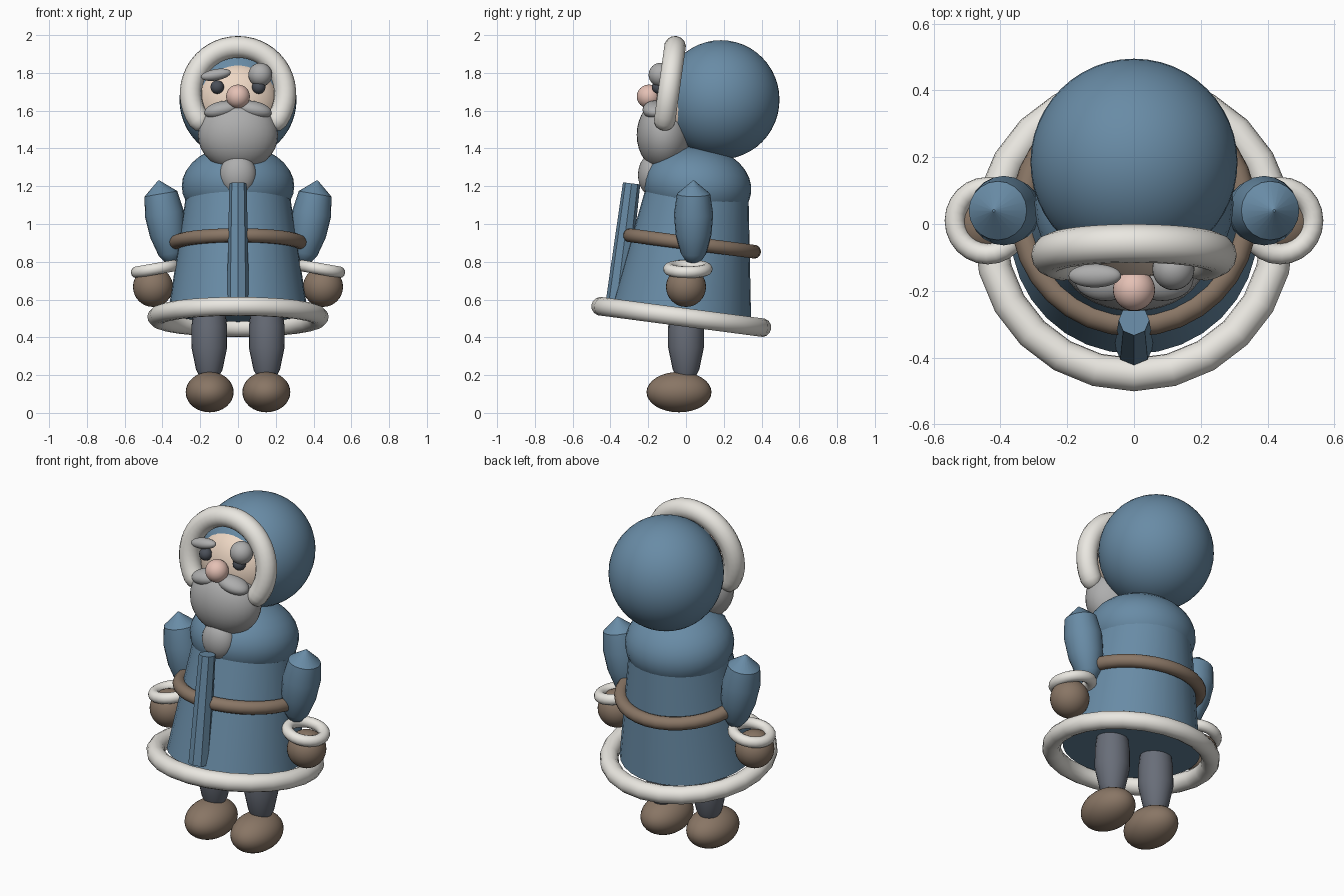
import bpy, bmesh
from math import sin, cos, pi, radians, atan2
from mathutils import Matrix, Vector, Euler

if "Cube" in bpy.data.objects:
    bpy.data.objects.remove(bpy.data.objects["Cube"])


def material(name, rgb):
    m = bpy.data.materials.new(name)
    m.diffuse_color = (*rgb, 1)
    m.use_nodes = True
    m.node_tree.nodes["Principled BSDF"].inputs["Base Color"].default_value = m.diffuse_color
    return m


BLUE = material("blue_cloth", (0.14, 0.26, 0.38))
FUR = material("pale_fur", (0.82, 0.80, 0.75))
BROWN = material("brown_leather", (0.25, 0.18, 0.13))
GREY = material("grey_hair", (0.42, 0.42, 0.42))
DARK = material("dark_wool", (0.14, 0.155, 0.19))
EYE = material("eye_dark", (0.07, 0.08, 0.10))
SKIN = material("skin", (0.85, 0.68, 0.55))
NOSE = material("nose_pink", (0.78, 0.53, 0.46))


def finish(name, bm, mat, matrix, angle=40):
    bm.transform(matrix)
    bmesh.ops.recalc_face_normals(bm, faces=bm.faces)
    mesh = bpy.data.meshes.new(name)
    bm.to_mesh(mesh)
    bm.free()
    ob = bpy.data.objects.new(name, mesh)
    bpy.context.collection.objects.link(ob)
    mesh.materials.append(mat)
    bpy.ops.object.select_all(action='DESELECT')
    ob.select_set(True)
    bpy.context.view_layer.objects.active = ob
    bpy.ops.object.shade_smooth_by_angle(angle=radians(angle))
    return ob


def place(loc, rot=(0, 0, 0), scale=(1, 1, 1)):
    return Matrix.LocRotScale(Vector(loc), Euler([radians(a) for a in rot]), Vector(scale))


def ball(name, loc, radii, mat, rot=(0, 0, 0), segs=32):
    bm = bmesh.new()
    bmesh.ops.create_uvsphere(bm, u_segments=segs, v_segments=segs // 2, radius=1)
    return finish(name, bm, mat, place(loc, rot, radii))


def skin_rings(bm, rings, closed):
    n = len(rings[0])
    for i in range(len(rings) if closed else len(rings) - 1):
        a, b = rings[i], rings[(i + 1) % len(rings)]
        for j in range(n):
            k = (j + 1) % n
            bm.faces.new((a[j], a[k], b[k], b[j]))
    if not closed:
        bm.faces.new(rings[0])
        bm.faces.new(rings[-1])


def tube_ring(name, loc, major, minor, mat, rot=(0, 0, 0), segs=24, arc=None):
    """Torus, or an open arc (start, end in degrees) with rounded ends."""
    if arc:
        a0, a1 = radians(arc[0]), radians(arc[1])
        caps = [radians(d) for d in (84, 60, 30)]
        path = [(a0 - minor / major * sin(c), minor * cos(c)) for c in caps]
        path += [(a0 + (a1 - a0) * i / segs, minor) for i in range(segs + 1)]
        path += [(a1 + minor / major * sin(c), minor * cos(c)) for c in reversed(caps)]
    else:
        path = [(2 * pi * i / segs, minor) for i in range(segs)]
    bm = bmesh.new()
    rings = []
    for a, r in path:
        ring = []
        for j in range(14):
            b = 2 * pi * j / 14
            d = major + r * cos(b)
            ring.append(bm.verts.new((d * cos(a), d * sin(a), r * sin(b))))
        rings.append(ring)
    skin_rings(bm, rings, arc is None)
    return finish(name, bm, mat, place(loc, rot))


def lathe(name, start, end, profile, mat, segs=32):
    """Turn (position 0..1, radius) pairs about the line from start to end."""
    start, end = Vector(start), Vector(end)
    axis = end - start
    bm = bmesh.new()
    rings = [[bm.verts.new((r * cos(2 * pi * j / segs), r * sin(2 * pi * j / segs), t * axis.length))
              for j in range(segs)] for t, r in profile]
    skin_rings(bm, rings, False)
    rot = Vector((0, 0, 1)).rotation_difference(axis).to_matrix().to_4x4()
    return finish(name, bm, mat, Matrix.Translation(start) @ rot)


# Coat, leaning back slightly
TILT = (-7.5, 0, 0)
lathe("coat_body", (0, -0.022, 0.53), (0, 0.065, 1.20), [(0, 0.37), (1, 0.268)], BLUE)
ball("shoulders", (0, 0.06, 1.20), (0.298, 0.287, 0.215), BLUE, TILT)
tube_ring("coat_hem_fur", (0, -0.025, 0.508), 0.43, 0.05, FUR, TILT)
tube_ring("belt", (0, 0.03, 0.897), 0.333, 0.037, BROWN, TILT, 32)
lathe("coat_front_strip", (0, -0.365, 0.60), (0, -0.288, 1.215), [(0, 0.058), (1, 0.046)], BLUE, 8)

# Hood and its fur edge
ball("hood", (0, 0.185, 1.658), (0.31, 0.31, 0.315), BLUE, segs=48)
tube_ring("hood_fur", (0, -0.093, 1.69), 0.25, 0.058, FUR, (82, 0, 0), 32, (-34, 214))

# Face
ball("face", (0, -0.01, 1.65), (0.215, 0.15, 0.205), SKIN)
ball("nose", (0, -0.197, 1.675), (0.063, 0.063, 0.063), NOSE)
ball("beard", (0, -0.115, 1.472), (0.212, 0.146, 0.19), GREY)
ball("beard_tip", (0, -0.18, 1.26), (0.097, 0.074, 0.11), GREY)
ball("brow_right", (-0.117, -0.155, 1.79), (0.08, 0.035, 0.03), GREY, (0, -10, 0))
ball("brow_left", (0.118, -0.135, 1.79), (0.063, 0.063, 0.063), GREY)

# Paired parts
for side, s in (("right", -1), ("left", 1)):
    ball("moustache_" + side, (s * 0.085, -0.165, 1.605), (0.095, 0.065, 0.045), GREY, (0, s * 12, 0))
    ball("eye_" + side, (s * 0.11, -0.145, 1.725), (0.036, 0.036, 0.036), EYE, segs=16)
    lathe("sleeve_" + side, (s * 0.42, 0.04, 1.23), (s * 0.345, 0.04, 0.79),
          [(0, 0.004), (0.16, 0.088), (0.4, 0.104), (0.65, 0.095), (0.88, 0.067), (0.97, 0.04), (1, 0.004)],
          BLUE, 20)
    tube_ring("cuff_fur_" + side, (s * 0.438, 0.01, 0.762), 0.1, 0.031, FUR, (0, s * 10, 0))
    ball("mitten_" + side, (s * 0.45, 0, 0.667), (0.106, 0.106, 0.106), BROWN)
    lathe("leg_" + side, (s * 0.152, 0, 0.18), (s * 0.152, 0, 0.58),
          [(0, 0.045), (0.12, 0.07), (0.42, 0.095), (0.7, 0.094), (1, 0.08)], DARK, 20)
    ball("boot_" + side, (s * 0.15, -0.037, 0.11), (0.127, 0.172, 0.107), BROWN)
